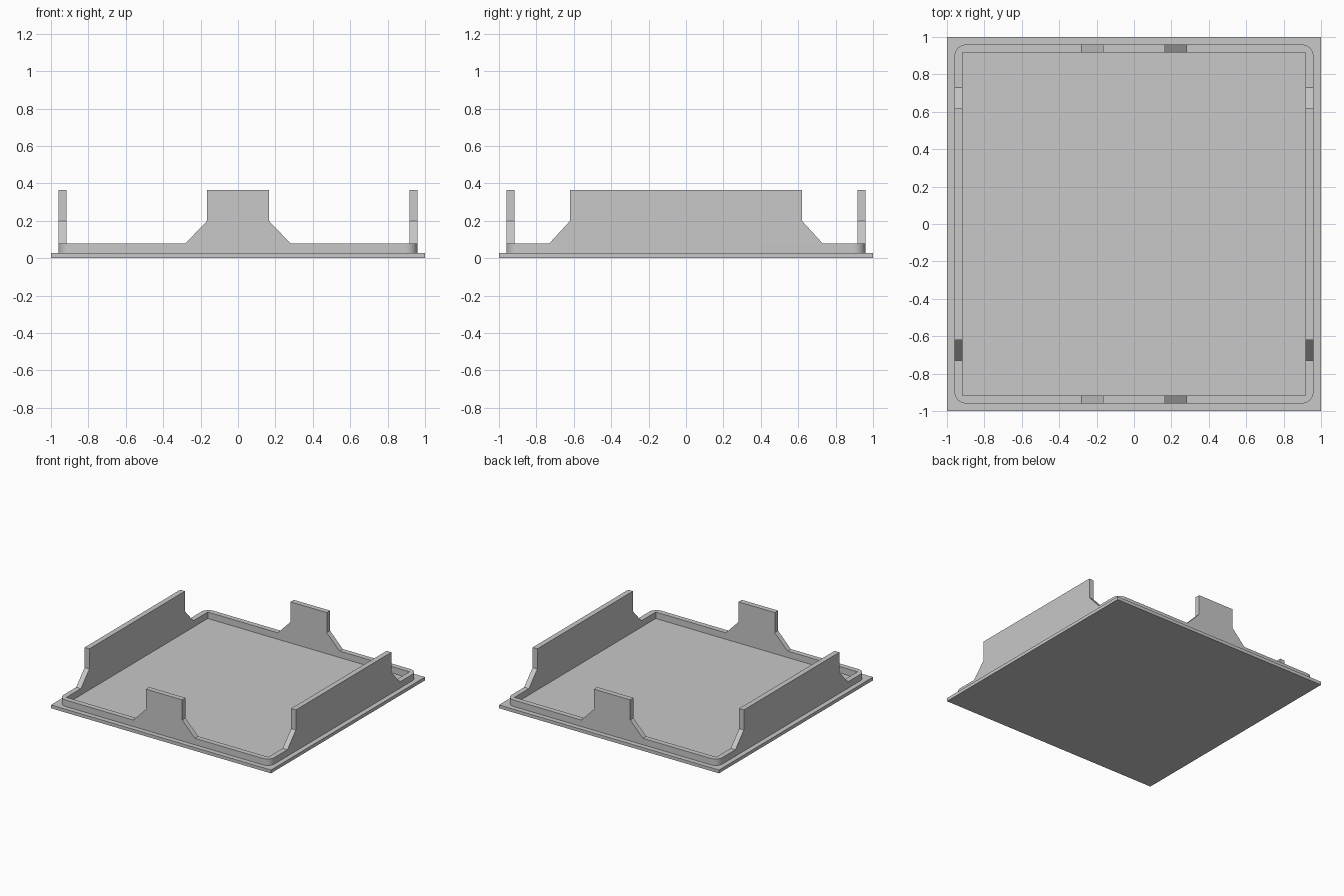
import bpy, bmesh, math
from mathutils import Matrix, Vector

if "Cube" in bpy.data.objects:
    bpy.data.objects.remove(bpy.data.objects["Cube"], do_unlink=True)

PLATE_TOP, RIM_TOP, SHOULDER, TAB_TOP = 0.027, 0.08, 0.2, 0.365
OUTER, INNER, RADIUS = 0.96, 0.917, 0.064

grey = bpy.data.materials.new("light_grey")
grey.use_nodes = True
grey.diffuse_color = (0.58, 0.58, 0.58, 1)
grey.node_tree.nodes["Principled BSDF"].inputs["Base Color"].default_value = grey.diffuse_color


def prism(name, outline, direction, is_open=None):
    """Extrude a flat outline; faces lying wholly where is_open holds are removed."""
    bm = bmesh.new()
    face = bm.faces.new([bm.verts.new(p) for p in outline])
    extruded = bmesh.ops.extrude_face_region(bm, geom=[face], use_keep_orig=True)
    moved = [v for v in extruded["geom"] if isinstance(v, bmesh.types.BMVert)]
    bmesh.ops.translate(bm, verts=moved, vec=direction)
    bmesh.ops.recalc_face_normals(bm, faces=bm.faces)
    if is_open:
        seams = [f for f in bm.faces if is_open(f)]
        bmesh.ops.delete(bm, geom=seams, context="FACES")
    mesh = bpy.data.meshes.new(name)
    bm.to_mesh(mesh)
    bm.free()
    mesh.materials.append(grey)
    obj = bpy.data.objects.new(name, mesh)
    bpy.context.collection.objects.link(obj)
    return obj


# Square base plate
prism("base_plate", [(-1, -1, 0), (1, -1, 0), (1, 1, 0), (-1, 1, 0)], (0, 0, PLATE_TOP))

# Rim: one quarter with a rounded outer corner and square inner corner, mirrored
centre = OUTER - RADIUS
steps = 10
arc = [(centre + RADIUS * math.cos(a), centre + RADIUS * math.sin(a))
       for a in (math.pi / 2 * i / steps for i in range(steps + 1))]
quarter = [(OUTER, 0)] + arc + [(0, OUTER), (0, INNER), (INNER, INNER), (INNER, 0)]
rim = prism("rim", [(x, y, PLATE_TOP) for x, y in quarter], (0, 0, RIM_TOP - PLATE_TOP),
            lambda f: any(all(abs(v.co[i]) < 1e-5 for v in f.verts) for i in (0, 1)))
mirror = rim.modifiers.new("mirror", "MIRROR")
mirror.use_axis = (True, True, False)
bpy.context.view_layer.objects.active = rim
rim.select_set(True)
bpy.ops.object.shade_smooth_by_angle(angle=math.radians(30))
rim.select_set(False)


# Upright tabs with sloping shoulders, standing on the rim
def tab(name, foot, half_width, turn):
    right = [(foot, RIM_TOP), (half_width, SHOULDER), (half_width, TAB_TOP)]
    profile = right + [(-x, z) for x, z in reversed(right)]
    spin = Matrix.Rotation(math.radians(turn), 3, "Z")
    prism(name, [spin @ Vector((x, -OUTER, z)) for x, z in profile],
          spin @ Vector((0, OUTER - INNER, 0)))


tab("front_tab", 0.28, 0.165, 0)
tab("left_tab", 0.73, 0.62, 90)
tab("back_tab", 0.28, 0.165, 180)
tab("right_tab", 0.73, 0.62, 270)
